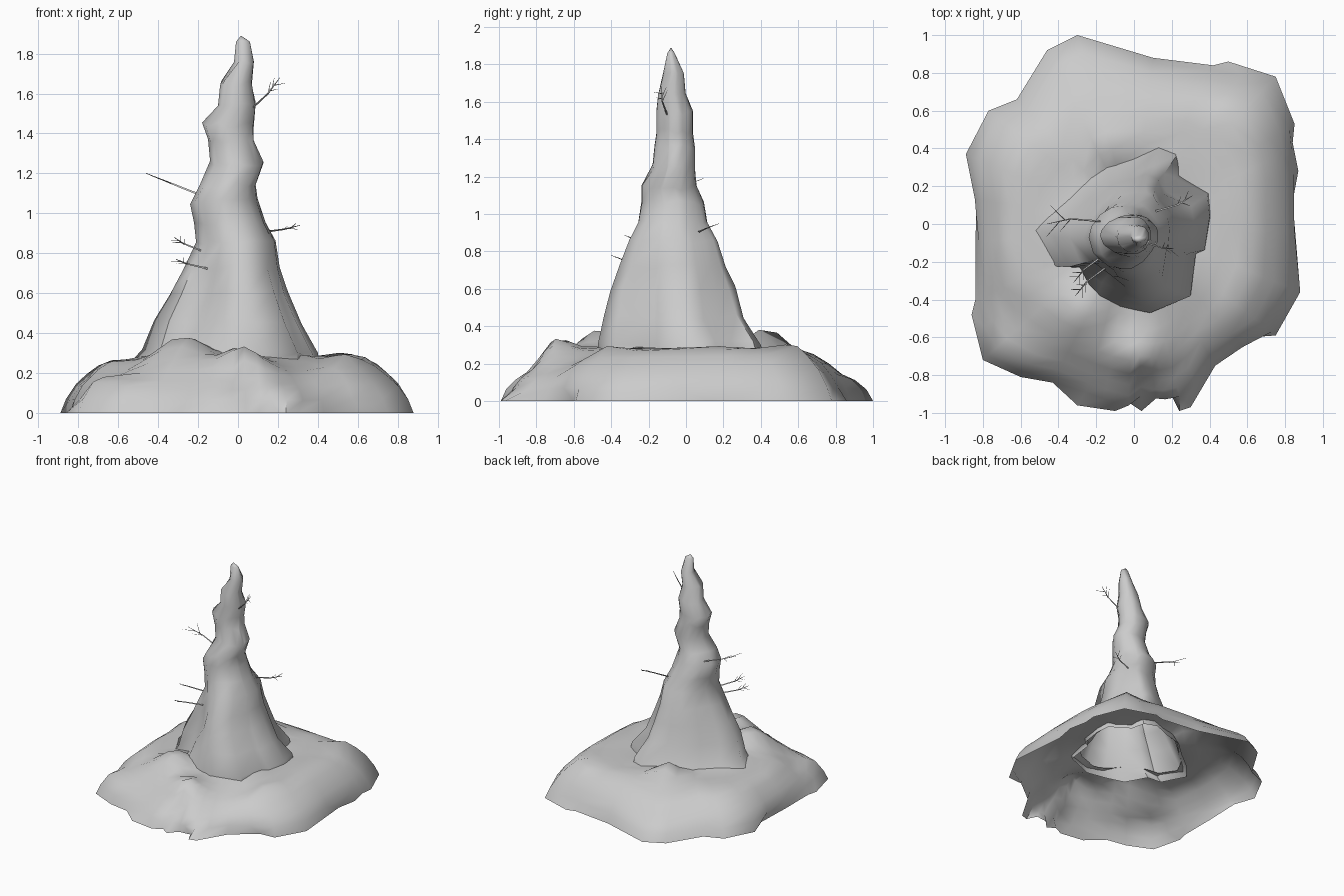
import bpy, bmesh, math, random
from mathutils import Vector

random.seed(4)
if "Cube" in bpy.data.objects:
    bpy.data.objects.remove(bpy.data.objects["Cube"])

clay = bpy.data.materials.new("clay_grey")
clay.use_nodes = True
clay.diffuse_color = (0.6, 0.6, 0.6, 1)
clay.node_tree.nodes["Principled BSDF"].inputs["Base Color"].default_value = (0.6, 0.6, 0.6, 1)

# Plan outlines, counter-clockwise, in hundredths of a unit
GROUND = [(84, 12), (87, 28), (84, 43), (85, 53), (75, 78), (50, 86), (42, 84), (10, 88),
          (-30, 100), (-46, 92), (-62, 66), (-77, 60), (-89, 37), (-83, 20), (-84, -10),
          (-84, -40), (-86, -48), (-80, -72), (-60, -81), (-43, -84), (-30, -96), (-10, -99),
          (-2, -95), (4, -99), (10, -92), (20, -91), (24, -99), (30, -97), (43, -75),
          (62, -60), (75, -59), (88, -36)]
FOOT = [(41, 5), (40, 17), (25, 27), (22, 38), (12, 42), (-3, 36), (-18, 32), (-30, 21),
        (-44, 10), (-55, -3), (-45, -22), (-33, -23), (-24, -40), (-10, -44), (7, -47),
        (30, -38), (33, -15), (38, -13)]

# Spire levels: height, then extents left, right, front, back (hundredths)
SPIRE = [(24, -55, 41, -47, 42), (31, -48, 40, -47, 40), (45, -42, 32, -44, 31),
         (60, -34, 25, -41, 27), (72, -27, 21, -36, 22), (85, -21, 19, -31, 18),
         (95, -22, 14, -26, 12), (106, -24, 10, -24, 10), (114, -19, 9, -24, 6),
         (125, -14, 13, -18, 5), (136, -15, 8, -17, 5), (144, -18, 8, -16, 4),
         (154, -10, 9, -16, 4), (165, -9, 7, -15, 0), (176, -2, 8, -12, -1),
         (186, -1, 6, -10, -6)]


def finish(name, bm, angle):
    bmesh.ops.recalc_face_normals(bm, faces=bm.faces)
    mesh = bpy.data.meshes.new(name)
    bm.to_mesh(mesh)
    bm.free()
    mesh.materials.append(clay)
    obj = bpy.data.objects.new(name, mesh)
    bpy.context.collection.objects.link(obj)
    bpy.ops.object.select_all(action='DESELECT')
    obj.select_set(True)
    bpy.context.view_layer.objects.active = obj
    bpy.ops.object.shade_smooth_by_angle(angle=math.radians(angle))


def loft(bm, rings):
    """Skin closed rings of equal length, returning their vertices."""
    rows = [[bm.verts.new(p) for p in ring] for ring in rings]
    for low, high in zip(rows, rows[1:]):
        n = len(low)
        for i in range(n):
            j = (i + 1) % n
            bm.faces.new((low[i], low[j], high[j], high[i]))
    return rows


def foot_radius(angle):
    """Distance from the axis to the spire foot along a direction."""
    d = Vector((math.cos(angle), math.sin(angle)))
    for a, b in zip(FOOT, FOOT[1:] + FOOT[:1]):
        a, b = Vector(a) / 100, Vector(b) / 100
        e = b - a
        den = d.x * e.y - d.y * e.x
        if abs(den) > 1e-6:
            r = (a.x * e.y - a.y * e.x) / den
            s = (a.x * d.y - a.y * d.x) / den
            if r > 0 and -0.001 <= s <= 1.001:
                return r
    return 0.4


def fill_notches(points):
    """Push dents of an outline out to the line between their neighbours."""
    out = []
    for i, p in enumerate(points):
        mid = (points[i - 1] + points[(i + 1) % len(points)]) / 2
        out.append(mid if 0.03 > mid.length - p.length > 0 or p.y < -0.9 else p)
    return out


# Humps and hollows of the ground: x, y, height, spread
HUMPS = [(-0.28, -0.45, 0.11, 0.14), (-0.12, 0.44, 0.12, 0.1), (0.02, -0.7, 0.07, 0.1),
         (-0.3, 0.85, -0.06, 0.2), (0.6, 0.58, 0.06, 0.12), (0.5, 0.15, 0.02, 0.2),
         (0.3, 0.1, -0.03, 0.2), (0.69, 0.73, 0.04, 0.07), (-0.75, -0.63, 0.06, 0.08),
         (0.3, -0.6, -0.06, 0.14), (0.42, -0.45, -0.04, 0.1), (0.53, -0.4, 0.04, 0.08),
         (-0.75, 0, -0.03, 0.25), (-0.6, -0.55, -0.06, 0.2), (-0.3, -0.82, -0.06, 0.15),
         (0, -0.87, -0.06, 0.12), (0.25, -0.8, -0.05, 0.13), (0.68, -0.4, -0.03, 0.12)]
SLOPE = [(0, 0), (0.05, 0.07), (0.14, 0.145), (0.24, 0.2), (0.34, 0.24), (0.46, 0.27),
         (0.6, 0.28), (0.74, 0.28), (0.88, 0.285), (1, 0.29)]

# Hollow ground mound with an opening under the spire
bm = bmesh.new()
rim = [Vector(p) / 100 for p in GROUND]
filled = fill_notches(rim)
rings = []
for t, z in SLOPE:
    ring = []
    for p in filled if t else rim:
        a = math.atan2(p.y, p.x)
        q = Vector((math.cos(a), math.sin(a))) * foot_radius(a) * 0.9
        v = p.lerp(q, t)
        rise = min(1, t * 4)
        bump = sum(k * math.exp(-((v.x - x) ** 2 + (v.y - y) ** 2) / s ** 2)
                   for x, y, k, s in HUMPS)
        ring.append((v.x, v.y, z + rise * (bump + random.uniform(-0.005, 0.005))))
    rings.append(ring)
loft(bm, rings)
finish("ground_mound", bm, 60)

# Hollows in the spire: centre, push, width, height
DENTS = [(Vector((-0.17, -0.34, 0.55)), Vector((0.02, 0.11, 0)), 0.11, 0.2),
         (Vector((0.27, 0.22, 0.42)), Vector((-0.06, -0.03, 0)), 0.09, 0.12)]

# Lumpy spire, open at the foot
bm = bmesh.new()
rings = []
for z, left, right, front, back in SPIRE:
    blend = max(0.15, 1 - ((z - 24) / 75) ** 2)
    ring = []
    for fx, fy in FOOT:
        u = Vector(((fx + 7) / 48, (fy + 2.5) / 44.5))
        u = u.normalized().lerp(u, blend)
        p = Vector(((left + right) / 2 + u.x * (right - left) / 2,
                    (front + back) / 2 + u.y * (back - front) / 2, z)) / 100
        p.z += random.uniform(-0.015, 0.015) * (24 < z < 180)
        for centre, push, width, height in DENTS:
            d = p - centre
            p += push * math.exp(-(d.xy.length / width) ** 2 - (d.z / height) ** 2)
        ring.append(p)
    rings.append(ring)
top = loft(bm, rings)[-1]
tip = bm.verts.new((0.015, -0.08, 1.89))
for i, v in enumerate(top):
    bm.faces.new((v, top[(i + 1) % len(top)], tip))
finish("spire", bm, 60)


def stick(bm, a, b, r0, r1):
    """Tapered three-sided stick."""
    d = (b - a).normalized()
    side = d.orthogonal().normalized()
    up = d.cross(side)
    loft(bm, [[c + (side * math.cos(k * math.tau / 3) + up * math.sin(k * math.tau / 3)) * r
               for k in range(3)] for c, r in ((a, r0), (b, r1))])


def twig(name, start, end, forks, tilt):
    """Crooked stem with uneven side shoots, fanned in a tilted plane."""
    a, b = Vector(start), Vector(end)
    d = b - a
    flat = d.cross(Vector((0, 0, 1))).normalized()
    side = flat * math.cos(tilt) + d.cross(flat).normalized() * math.sin(tilt)
    bend = a.lerp(b, 0.5) + side * d.length * 0.08
    bm = bmesh.new()
    stick(bm, a - d * 0.2, bend, 0.006, 0.0045)
    stick(bm, bend, b, 0.0045, 0.0015)
    for i in range(forks):
        root = bend.lerp(b, 0.7 * i / forks)
        sign = 1 if i % 2 else -1
        reach = random.uniform(0.6, 1.2)
        shoot = root + (d * 0.25 + side * sign * d.length * 0.25) * reach
        stick(bm, root, shoot, 0.003, 0.001)
    finish(name, bm, 30)


# Dead twigs poking out of the spire
twig("twig_top", (0.08, -0.1, 1.54), (0.21, -0.13, 1.68), 4, 0.9)
twig("twig_right", (-0.21, 0.01, 1.1), (-0.46, 0, 1.2), 3, 0)
twig("twig_left", (0.14, 0.08, 0.91), (0.31, 0.15, 0.94), 3, 0.3)
twig("twig_front_upper", (-0.2, -0.2, 0.82), (-0.32, -0.31, 0.88), 4, 0.3)
twig("twig_front_lower", (-0.18, -0.26, 0.73), (-0.31, -0.38, 0.77), 4, 0.3)
